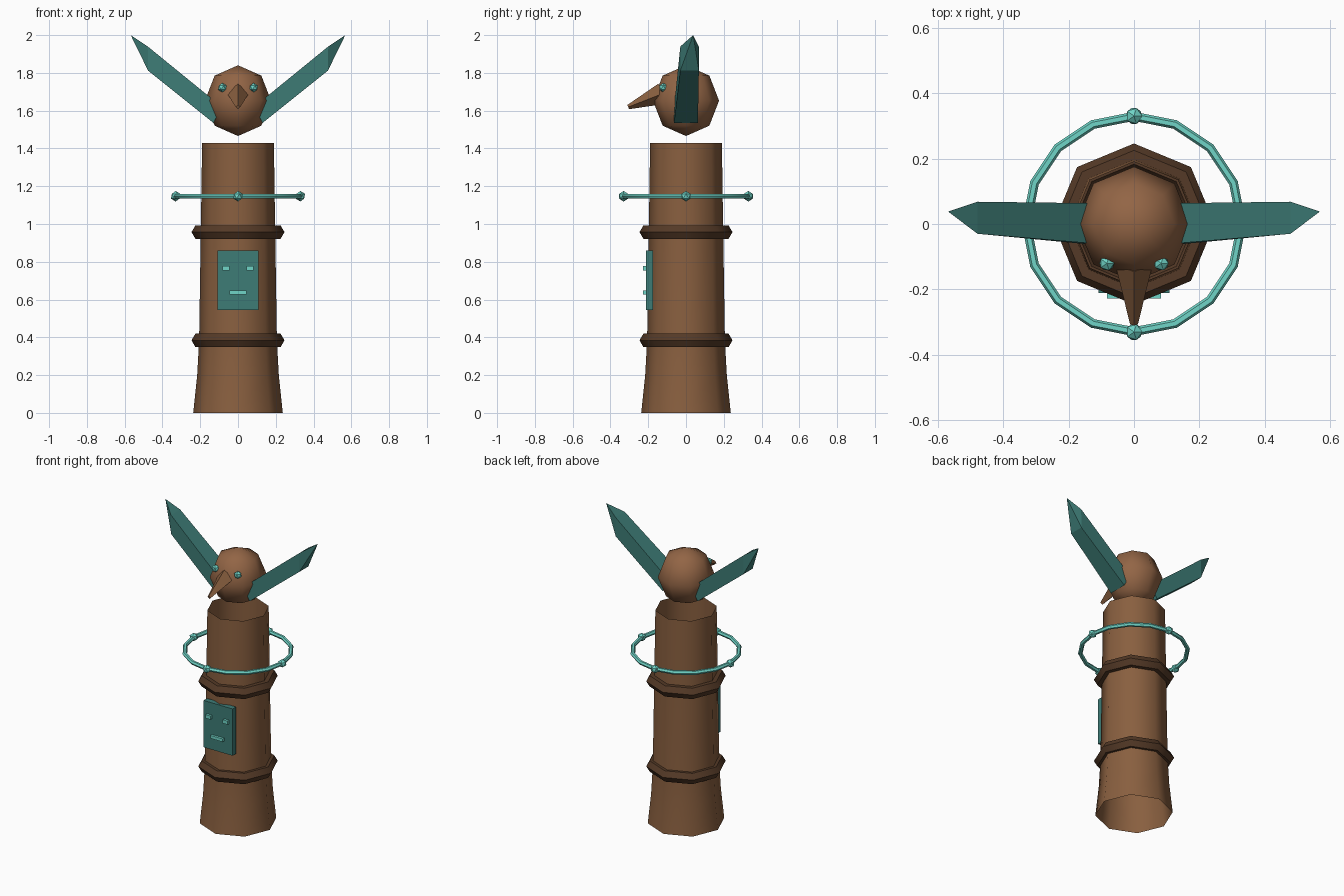
import bpy, bmesh
from math import radians, pi, cos, sin
from mathutils import Vector

if "Cube" in bpy.data.objects:
    bpy.data.objects.remove(bpy.data.objects["Cube"])


def material(name, rgb):
    m = bpy.data.materials.new(name)
    m.diffuse_color = (*rgb, 1)
    m.use_nodes = True
    m.node_tree.nodes["Principled BSDF"].inputs["Base Color"].default_value = m.diffuse_color
    return m


WOOD = material("wood", (0.25, 0.115, 0.05))
HEAD = material("light_wood", (0.29, 0.13, 0.06))
DARK = material("dark_wood", (0.09, 0.042, 0.02))
TEAL = material("teal", (0.047, 0.2, 0.18))
GLOW = material("light_teal", (0.16, 0.66, 0.57))


def finish(ob, name, mat, angle=None):
    ob.name = name
    ob.data.materials.append(mat)
    if angle:
        for p in ob.data.polygons:
            p.use_smooth = True
        bpy.ops.object.select_all(action='DESELECT')
        ob.select_set(True)
        bpy.context.view_layer.objects.active = ob
        bpy.ops.object.shade_smooth_by_angle(angle=radians(angle))
    return ob


def from_bmesh(bm, name, mat, angle=None):
    bmesh.ops.recalc_face_normals(bm, faces=bm.faces[:])
    mesh = bpy.data.meshes.new(name)
    bm.to_mesh(mesh)
    bm.free()
    ob = bpy.data.objects.new(name, mesh)
    bpy.context.collection.objects.link(ob)
    return finish(ob, name, mat, angle)


def box(name, mat, centre, size):
    bpy.ops.mesh.primitive_cube_add(size=1, location=centre)
    ob = bpy.context.object
    ob.data.transform(ob.matrix_basis.to_3x3().to_4x4())
    for v in ob.data.vertices:
        v.co *= Vector(size)
    return finish(ob, name, mat)


def gem(name, centre, radius):
    bpy.ops.mesh.primitive_ico_sphere_add(subdivisions=1, radius=radius, location=centre)
    return finish(bpy.context.object, name, GLOW)


def torus(name, mat, z, major, minor, n_major, n_minor, angle):
    bpy.ops.mesh.primitive_torus_add(location=(0, 0, z), major_radius=major, minor_radius=minor,
                                     major_segments=n_major, minor_segments=n_minor)
    return finish(bpy.context.object, name, mat, angle)


# Pole: open-ended eight-sided tube with a flared foot
bm = bmesh.new()
rings = []
for z, r in [(0, 0.237), (0.2, 0.216), (0.38, 0.206), (0.95, 0.197), (1.43, 0.19)]:
    rings.append([bm.verts.new((r * cos(i * pi / 4), r * sin(i * pi / 4), z)) for i in range(8)])
for a, b in zip(rings, rings[1:]):
    for i in range(8):
        bm.faces.new((a[i], a[(i + 1) % 8], b[(i + 1) % 8], b[i]))
from_bmesh(bm, "pole", WOOD, 50)

# Carved bands round the pole
for name, z in (("lower_band", 0.384), ("upper_band", 0.957)):
    torus(name, DARK, z, 0.204, 0.042, 8, 6, 50)

# Floating ring with four gems
torus("floating_ring", GLOW, 1.147, 0.329, 0.014, 16, 6, 50)
for i in range(4):
    a = i * pi / 2
    gem("ring_gem", (0.33 * cos(a), 0.33 * sin(a), 1.147), 0.028)

# Face plate with eyes and mouth
box("face_plate", TEAL, (0, -0.193, 0.703), (0.216, 0.037, 0.315))
for s in (-1, 1):
    box("plate_eye", GLOW, (s * 0.064, -0.217, 0.766), (0.036, 0.022, 0.024))
box("plate_mouth", GLOW, (0, -0.217, 0.638), (0.092, 0.022, 0.02))

# Floating bird head
bpy.ops.mesh.primitive_uv_sphere_add(segments=8, ring_count=4, radius=0.175, location=(0, 0, 1.653))
head = bpy.context.object
for v in head.data.vertices:
    v.co.z *= 1.07
finish(head, "head", HEAD, 60)
for s in (-1, 1):
    gem("head_eye", (s * 0.083, -0.12, 1.722), 0.025)

# Beak: tapered four-sided cone pointing forward and down
base, tip = Vector((0, -0.125, 1.69)), Vector((0, -0.306, 1.619))
axis = tip - base
up = Vector((0, axis.z, -axis.y)).normalized()
side = Vector((1, 0, 0))
bm = bmesh.new()
ends = [[bm.verts.new(c + r * d) for d in (up, side, -up, -side)]
        for c, r in ((base, 0.057), (tip, 0.012))]
for i in range(4):
    j = (i + 1) % 4
    bm.faces.new((ends[0][i], ends[0][j], ends[1][j], ends[1][i]))
for e in ends:
    bm.faces.new(e)
from_bmesh(bm, "beak", WOOD)


# Wings: tapering slabs that end in a point, mirrored in x
def wing(name, s):
    bm = bmesh.new()
    # each section: lower (x, z), upper (x, z), front y, back y
    sections = [((0.13, 1.535), (0.085, 1.62), -0.063, 0.063),
                ((0.476, 1.812), (0.478, 1.94), -0.03, 0.068)]
    loops = []
    for lo, hi, f, b in sections:
        loops.append([bm.verts.new((s * p[0], y, p[1]))
                      for p, y in ((lo, f), (lo, b), (hi, b), (hi, f))])
    point = bm.verts.new((s * 0.568, 0.038, 2.0))
    root, end = loops
    bm.faces.new(root)
    for i in range(4):
        j = (i + 1) % 4
        bm.faces.new((root[i], root[j], end[j], end[i]))
        bm.faces.new((end[i], end[j], point))
    from_bmesh(bm, name, TEAL)


wing("right_wing", 1)
wing("left_wing", -1)
